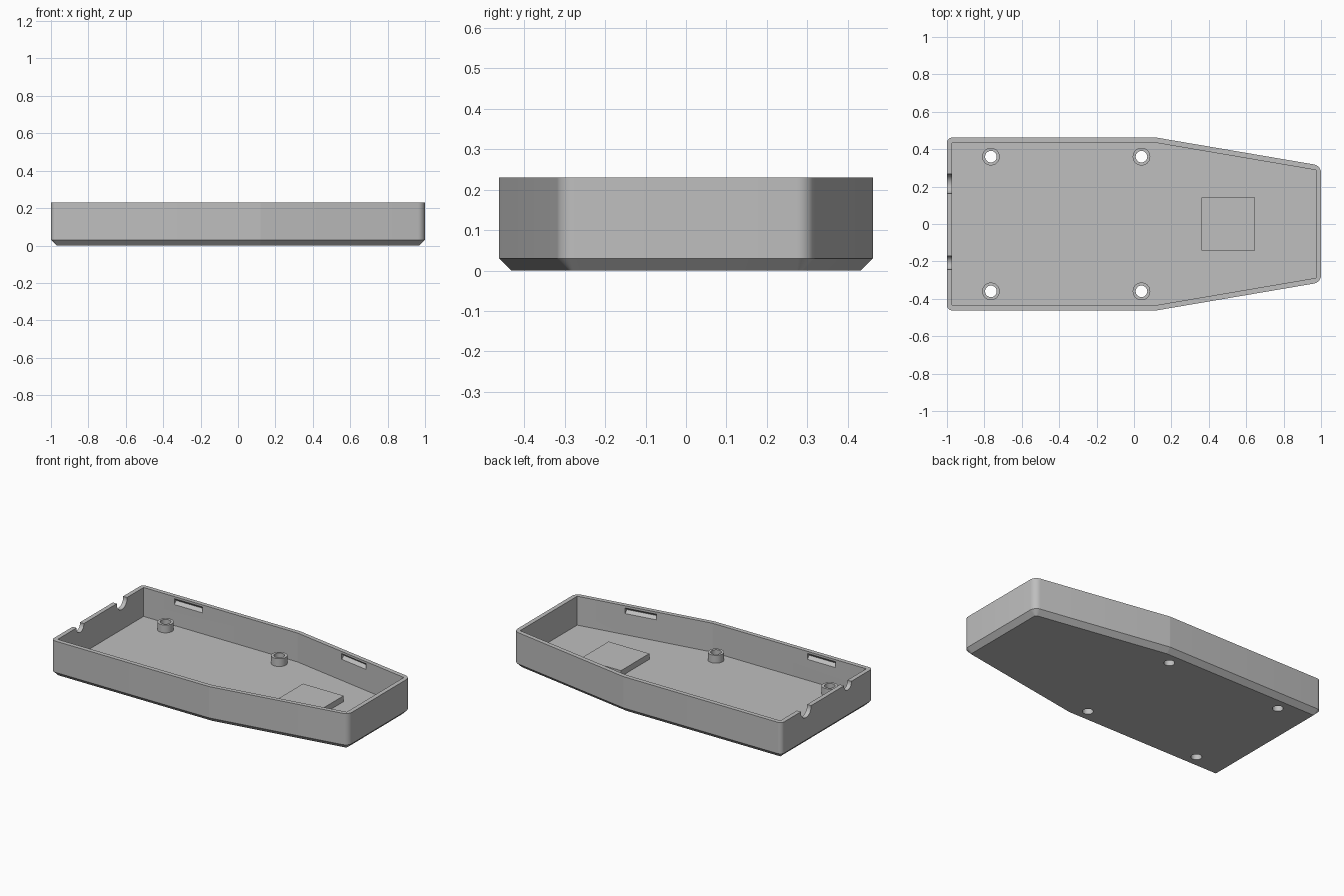
import bpy
import bmesh
from math import cos, sin, pi, atan2
from mathutils import Vector, Matrix

cube = bpy.data.objects.get("Cube")
if cube:
    bpy.data.objects.remove(cube, do_unlink=True)

grey = bpy.data.materials.new("light grey plastic")
grey.use_nodes = True
colour = (0.52, 0.52, 0.52, 1)
grey.diffuse_color = colour
grey.node_tree.nodes["Principled BSDF"].inputs["Base Color"].default_value = colour

HEIGHT, FLOOR, WALL, CHAMFER = 0.23, 0.045, 0.028, 0.03
# Half outline corners: x, y, corner radius
HALF = [(1, 0.312, 0.045), (0.12, 0.462, 0.03), (-1, 0.462, 0.028)]
CORNERS = HALF + [(x, -y, r) for x, y, r in reversed(HALF)]


def outline(inset, z, sharp=False, steps=8):
    """Rounded outline moved inward, with a fixed number of points."""
    pts = [Vector(c[:2]) for c in CORNERS]
    ring = []
    for i, p in enumerate(pts):
        a = (p - pts[i - 1]).normalized()
        b = (pts[(i + 1) % len(pts)] - p).normalized()
        na, nb = Vector((-a.y, a.x)), Vector((-b.y, b.x))
        mitre = (na + nb) / (1 + na.dot(nb))
        r = 0.002 if sharp else max(CORNERS[i][2] - inset, 0.002)
        centre = p + mitre * (inset + r)
        start, turn = atan2(-na.y, -na.x), na.angle(nb)
        for k in range(steps + 1):
            t = start + turn * k / steps
            ring.append((centre.x + r * cos(t), centre.y + r * sin(t), z))
    return ring


def circle(r, z, n=40):
    return [(r * cos(2 * pi * k / n), r * sin(2 * pi * k / n), z) for k in range(n)]


def loft(name, rings, capped=True, location=(0, 0, 0)):
    """Skin a list of rings; cap both ends, or close the loop for a tube."""
    bm = bmesh.new()
    loops = [[bm.verts.new(p) for p in ring] for ring in rings]
    n = len(loops[0])
    pairs = list(zip(loops, loops[1:]))
    if not capped:
        pairs.append((loops[-1], loops[0]))
    for lo, hi in pairs:
        for k in range(n):
            j = (k + 1) % n
            bm.faces.new((lo[k], lo[j], hi[j], hi[k]))
    if capped:
        bm.faces.new(loops[0][::-1])
        bm.faces.new(loops[-1])
    bmesh.ops.recalc_face_normals(bm, faces=bm.faces)
    mesh = bpy.data.meshes.new(name)
    bm.to_mesh(mesh)
    bm.free()
    mesh.materials.append(grey)
    obj = bpy.data.objects.new(name, mesh)
    obj.location = location
    bpy.context.collection.objects.link(obj)
    return obj


def activate(obj):
    bpy.ops.object.select_all(action="DESELECT")
    obj.select_set(True)
    bpy.context.view_layer.objects.active = obj


def cut(target, cutter):
    cutter.hide_render = True
    mod = target.modifiers.new("cut", "BOOLEAN")
    mod.operation, mod.solver, mod.object = "DIFFERENCE", "EXACT", cutter
    activate(target)
    bpy.ops.object.modifier_apply(modifier=mod.name)
    bpy.data.objects.remove(cutter, do_unlink=True)


# Tray: chamfered base, rounded wall, flat rim, inner wall and floor
tray = loft("tray", [
    outline(CHAMFER, 0), outline(0, CHAMFER), outline(0, HEIGHT),
    outline(WALL, HEIGHT, True), outline(WALL, FLOOR, True)])

# Screw posts and their through holes
POST_R, HOLE_R, POST_TOP = 0.047, 0.031, 0.095
for x, end in ((-0.765, "rear"), (0.04, "middle")):
    for y, side in ((0.36, "left"), (-0.36, "right")):
        cut(tray, loft("hole_cutter", [circle(HOLE_R, -0.1), circle(HOLE_R, 0.15)],
                       location=(x, y, 0)))
        post = loft(f"screw_post_{end}_{side}", [
            circle(POST_R, FLOOR), circle(POST_R, POST_TOP),
            circle(HOLE_R, POST_TOP), circle(HOLE_R, FLOOR)],
            capped=False, location=(x, y, 0))
        activate(post)
        bpy.ops.object.shade_smooth_by_angle(angle=0.6)

# Cable notches in the end wall
for y, r in ((0.215, 0.052), (-0.207, 0.037)):
    cutter = loft("notch_cutter", [circle(r, -0.1), circle(r, 0.1)])
    cutter.matrix_world = Matrix.Translation((-1, y, HEIGHT - 0.005)) @ Matrix.Rotation(pi / 2, 4, "Y")
    cut(tray, cutter)

# Snap grooves inside both long walls: diamond bars sunk into the wall
slope = atan2(HALF[1][1] - HALF[0][1], HALF[0][0] - HALF[1][0])
for side in (1, -1):
    for x, y, angle in ((-0.655, 0.434, 0), (0.57, 0.358, -slope)):
        cutter = loft("groove_cutter", [circle(0.019, -0.1, 4), circle(0.019, 0.1, 4)])
        cutter.matrix_world = (Matrix.Translation((x, y * side, 0.198))
                               @ Matrix.Rotation(angle * side, 4, "Z")
                               @ Matrix.Rotation(pi / 2, 4, "Y"))
        cut(tray, cutter)

activate(tray)
bpy.ops.object.shade_smooth_by_angle(angle=0.35)

# Raised square pad on the floor
PAD = [(0.36, -0.143), (0.648, -0.143), (0.648, 0.143), (0.36, 0.143)]
loft("raised_pad", [[(x, y, z) for x, y in PAD] for z in (FLOOR - 0.005, 0.082)])
